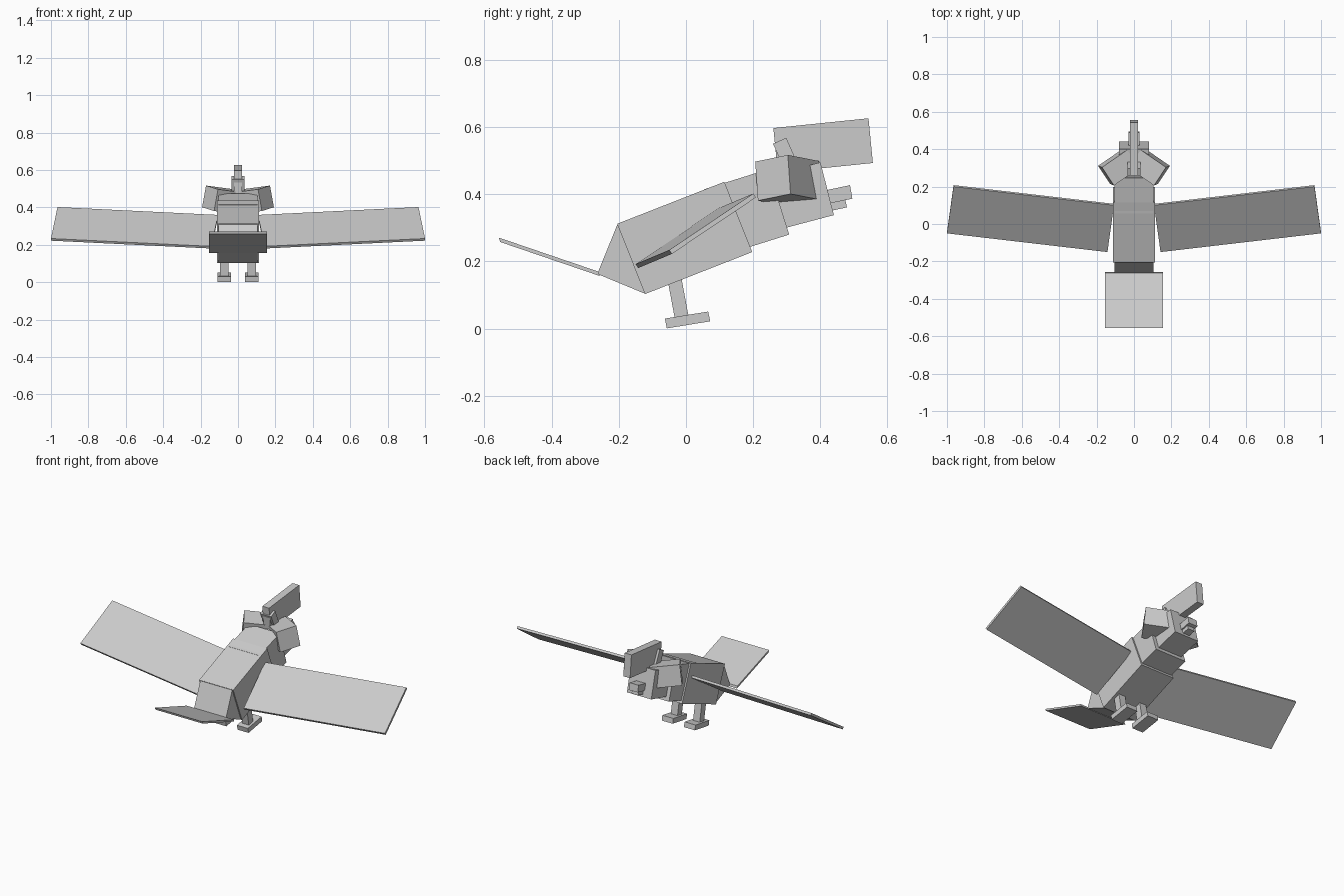
import bpy
import bmesh
from mathutils import Vector, Matrix

if "Cube" in bpy.data.objects:
    bpy.data.objects.remove(bpy.data.objects["Cube"])


def block(name, corner, u, v, w, mirror=False):
    """Box spanned from one corner by three edge vectors."""
    c, u, v, w = map(Vector, (corner, u, v, w))
    m = Matrix((u, v, w)).transposed().to_4x4()
    m.translation = c + (u + v + w) / 2
    bm = bmesh.new()
    bmesh.ops.create_cube(bm, size=1, matrix=m)
    bmesh.ops.recalc_face_normals(bm, faces=bm.faces)
    mesh = bpy.data.meshes.new(name)
    bm.to_mesh(mesh)
    bm.free()
    ob = bpy.data.objects.new(name, mesh)
    bpy.context.collection.objects.link(ob)
    if mirror:
        ob.modifiers.new("mirror", 'MIRROR').use_axis = (True, False, False)
    return ob


def side_block(name, a, b, c, half, x=0, mirror=False):
    """Box from three consecutive (y, z) side-view corners and a half width."""
    a, b, c = (Vector((0, *p)) for p in (a, b, c))
    return block(name, b + Vector((x - half, 0, 0)), a - b, c - b,
                 (2 * half, 0, 0), mirror)


# Body, rump and neck
side_block("body", (-.205, .312), (-.122, .103), (.197, .228), .112)
side_block("rump", (-.203, .313), (-.264, .163), (-.122, .104), .105)
side_block("neck", (.246, .475), (.307, .28), (.116, .22), .103)

# Head, beak, crest
side_block("head", (.40, .495), (.44, .338), (.247, .287), .08)
side_block("upper_beak", (.488, .427), (.495, .387), (.40, .367), .03)
side_block("lower_beak", (.474, .383), (.479, .361), (.40, .344), .022)
side_block("crest", (.26, .597), (.543, .626), (.556, .493), .022)
side_block("crest_base", (.259, .55), (.298, .568), (.343, .468), .036)

# Angled cheek blocks
u, h = Vector((.064, .097, .02)), Vector((.021, .008, -.116))
block("cheeks", (.107, .206, .497), u, h, u.cross(h).normalized() * .165, True)

# Wings: thin tilted plates
span, chord = Vector((.858, .1, .042)), Vector((.035, -.25, -.168))
block("wings", (.107, .10, .36), span, chord,
      span.cross(chord).normalized() * .014, True)

# Tail plate
side_block("tail", (-.557, .271), (-.553, .258), (-.257, .157), .155)

# Legs and feet
side_block("legs", (-.063, .19), (-.034, .034), (.007, .04), .022, .073, True)
side_block("feet", (-.063, .03), (-.057, .001), (.072, .022), .036, .073, True)
